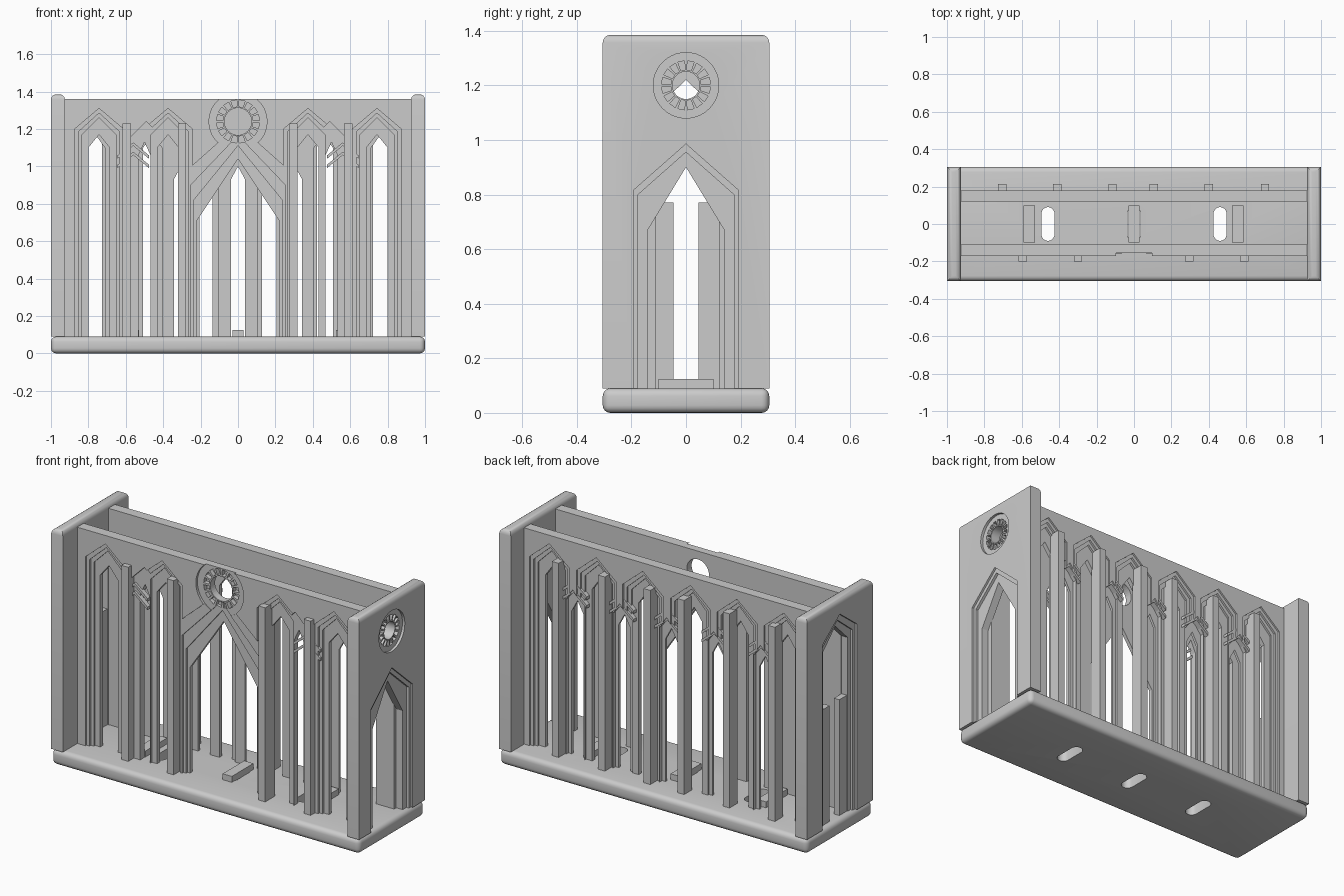
import bpy, bmesh, math

cube = bpy.data.objects.get("Cube")
if cube:
    bpy.data.objects.remove(cube, do_unlink=True)

stone = bpy.data.materials.new("stone_grey")
stone.use_nodes = True
GREY = (0.6, 0.6, 0.6, 1)
stone.diffuse_color = GREY
stone.node_tree.nodes["Principled BSDF"].inputs["Base Color"].default_value = GREY


def add_mesh(name, bm):
    bmesh.ops.recalc_face_normals(bm, faces=bm.faces)
    mesh = bpy.data.meshes.new(name)
    bm.to_mesh(mesh)
    bm.free()
    mesh.materials.append(stone)
    obj = bpy.data.objects.new(name, mesh)
    bpy.context.collection.objects.link(obj)
    return obj


def prism(name, outlines, axis, a, b):
    """Extrude flat outlines from a to b along the named axis."""
    place = {"x": lambda u, v, d: (d, u, v),
             "y": lambda u, v, d: (u, d, v),
             "z": lambda u, v, d: (u, v, d)}[axis]
    bm = bmesh.new()
    for pts in outlines:
        low = [bm.verts.new(place(u, v, a)) for u, v in pts]
        high = [bm.verts.new(place(u, v, b)) for u, v in pts]
        bm.faces.new(low)
        bm.faces.new(high[::-1])
        for i in range(len(pts)):
            j = (i + 1) % len(pts)
            bm.faces.new((low[i], low[j], high[j], high[i]))
    return add_mesh(name, bm)


def box(name, x0, x1, y0, y1, z0, z1, bevel=0, edge_rule=None):
    bm = bmesh.new()
    bmesh.ops.create_cube(bm, size=1)
    for v in bm.verts:
        v.co = ((x0 + x1) / 2 + v.co.x * (x1 - x0),
                (y0 + y1) / 2 + v.co.y * (y1 - y0),
                (z0 + z1) / 2 + v.co.z * (z1 - z0))
    if bevel:
        edges = [e for e in bm.edges if edge_rule is None or edge_rule(e)]
        bmesh.ops.bevel(bm, geom=edges, offset=bevel, segments=4,
                        profile=0.5, affect="EDGES")
    return add_mesh(name, bm)


def cut(target, cutter):
    mod = target.modifiers.new("cut", "BOOLEAN")
    mod.operation = "DIFFERENCE"
    mod.solver = "EXACT"
    mod.object = cutter
    bpy.context.view_layer.objects.active = target
    bpy.ops.object.modifier_apply(modifier=mod.name)
    bpy.data.objects.remove(cutter, do_unlink=True)


def carve(wall, outlines, depth):
    """Sink outlines into the outer face of a wall (object, axis, face)."""
    obj, axis, face = wall
    s = math.copysign(1, face)
    cut(obj, prism("cutter", outlines, axis, face + s * 0.02, face - s * depth))


def arch(c, half, shoulder, apex):
    return [(c - half, 0.05), (c + half, 0.05), (c + half, shoulder),
            (c, apex), (c - half, shoulder)]


def circle(cz, r, n=40):
    return [(r * math.cos(i * math.tau / n), cz + r * math.sin(i * math.tau / n))
            for i in range(n)]


def rose(wall, cz, outer, ring_out, ring_in, hole, count=16):
    carve(wall, [circle(cz, outer)], 0.015)
    step = math.tau / count
    wedges = []
    for i in range(count):
        lo, hi = (i + 0.15) * step, (i + 0.85) * step
        wedges.append([(r * math.cos(t), cz + r * math.sin(t))
                       for r, t in ((ring_in, lo), (ring_out, lo),
                                    (ring_out, hi), (ring_in, hi))])
    carve(wall, wedges, 0.04)
    carve(wall, [circle(cz, hole)], THROUGH)


THROUGH = 0.11
BASE = 0.09

# Base with three slots
base = box("base", -1, 1, -0.305, 0.305, 0, BASE, 0.028)
for cx in (-0.46, 0, 0.46):
    slot = [(cx + 0.035 * math.cos(t), math.copysign(0.055, math.sin(t)) + 0.035 * math.sin(t))
            for t in ((i + 0.5) * math.tau / 24 for i in range(24))]
    cut(base, prism("cutter", [slot], "z", -0.05, 0.2))

# Floor blocks
for name, cx in (("right", -0.56), ("centre", 0), ("left", 0.555)):
    box(f"floor_block_{name}", cx - 0.03, cx + 0.03, -0.1, 0.1, BASE - 0.01, 0.125)

# Front wall with paired windows
front = (box("front_wall", -0.93, 0.93, -0.17, -0.11, BASE, 1.36), "y", -0.17)
for side in (-1, 1):
    for cx in (0.743 * side, 0.374 * side):
        for i in range(3):
            carve(front, [arch(cx, 0.13 - 0.02 * i, 1.2 - 0.015 * i, 1.31 - 0.025 * i)],
                  0.01 + 0.012 * i)
        carve(front, [arch(cx, 0.057, 1.1, 1.17)], THROUGH)
    carve(front, [arch(0.49 * side, 0.1, 1.14, 1.24)], 0.022)
    carve(front, [arch(0.5 * side, 0.032, 1.06, 1.13)], THROUGH)

# Central portal and rose
for i in range(3):
    carve(front, [arch(0, 0.27 - 0.017 * i, 0.98 - 0.08 * i, 1.22 - 0.055 * i)],
          0.012 + 0.013 * i)
carve(front, [arch(0, 0.22, 0.71, 1.04)], THROUGH)
rose(front, 1.24, 0.155, 0.115, 0.08, 0.072)

# Back wall with six windows and narrow lancets between
back = (box("back_wall", -0.93, 0.93, 0.12, 0.18, BASE, 1.36), "y", 0.18)
for side in (-1, 1):
    for cx in (0.155 * side, 0.457 * side, 0.762 * side):
        for i in range(3):
            carve(back, [arch(cx, 0.13 - 0.02 * i, 1.2 - 0.015 * i, 1.31 - 0.025 * i)],
                  0.01 + 0.012 * i)
        carve(back, [arch(cx, 0.05, 1.1, 1.17)], THROUGH)
for k in range(-2, 3):
    carve(back, [arch(0.305 * k, 0.06, 1.0, 1.08)], 0.045)
    carve(back, [arch(0.305 * k, 0.038, 0.93, 1.0)], THROUGH)

# Crossing tracery bars between neighbouring windows
def tracery(name, cx, y0, y1):
    bars = []
    for s in (-1, 1):
        for z in (1.0, 1.05):
            bars.append([(cx, z + 0.06), (cx + s * 0.085, z - 0.01),
                         (cx + s * 0.085, z + 0.008), (cx, z + 0.078)])
    prism(name, bars, "y", y0, y1)


for k in range(-2, 3):
    tracery("back_tracery", 0.305 * k, 0.14, 0.172)
for cx in (-0.56, 0.56):
    tracery("front_tracery", cx, -0.162, -0.135)

# Buttresses
for cx in (-0.595, -0.3, 0.295, 0.59):
    box("front_buttress", cx - 0.022, cx + 0.022, -0.2, -0.13, BASE, 1.23)
for cx in (-0.705, -0.41, -0.115, 0.105, 0.4, 0.7):
    box("back_buttress", cx - 0.022, cx + 0.022, 0.14, 0.213, BASE, 1.23)


# End walls with rounded tops
def top_edge(e):
    return all(v.co.z > 1.38 for v in e.verts)


left_end = (box("left_end_wall", 0.925, 1, -0.305, 0.305, BASE, 1.385, 0.028, top_edge), "x", 1)
right_end = (box("right_end_wall", -1, -0.925, -0.305, 0.305, BASE, 1.385, 0.028, top_edge), "x", -1)

# Doorway and rose in the left end
carve(left_end, [arch(0, 0.193, 0.815, 0.985)], 0.012)
carve(left_end, [arch(0, 0.175, 0.8, 0.955)], 0.028)
carve(left_end, [arch(0, 0.14, 0.67, 0.9)], THROUGH)
rose(left_end, 1.2, 0.12, 0.09, 0.056, 0.05)

# Tall window in the right end, with low piers narrowing it
carve(right_end, [arch(0, 0.16, 1.18, 1.3)], 0.015)
carve(right_end, [arch(0, 0.14, 1.15, 1.26)], 0.03)
carve(right_end, [arch(0, 0.115, 1.11, 1.22)], THROUGH)
for s in (-1, 1):
    y0, y1 = sorted((0.045 * s, 0.12 * s))
    box("window_pier", -0.965, -0.93, y0, y1, BASE, 0.77)

# Smooth rounded edges, keep corners sharp
bpy.ops.object.select_all(action="DESELECT")
for obj in (base, left_end[0], right_end[0]):
    obj.select_set(True)
bpy.context.view_layer.objects.active = base
bpy.ops.object.shade_smooth_by_angle(angle=math.radians(30))
